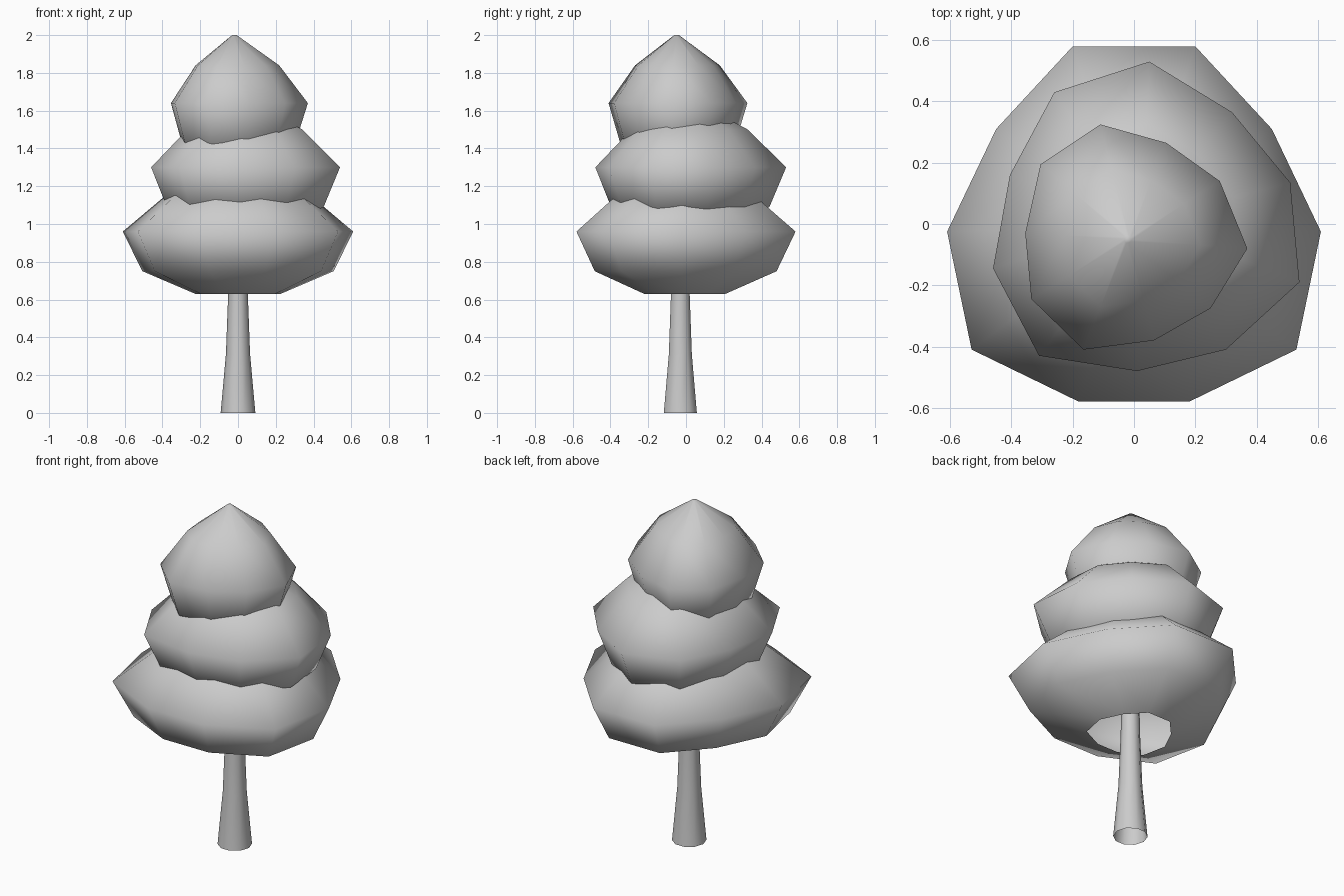
import bpy, bmesh, math

if "Cube" in bpy.data.objects:
    bpy.data.objects.remove(bpy.data.objects["Cube"])

mat = bpy.data.materials.new("plain grey")
mat.diffuse_color = (0.6, 0.6, 0.6, 1)
mat.use_nodes = True
mat.node_tree.nodes["Principled BSDF"].inputs["Base Color"].default_value = mat.diffuse_color


def loft(name, rings, cap_top):
    """Skin a list of closed rings into a smooth open-bottomed shell."""
    bm = bmesh.new()
    rows = [[bm.verts.new(p) for p in ring] for ring in rings]
    n = len(rows[0])
    for a, b in zip(rows, rows[1:]):
        for i in range(n):
            j = (i + 1) % n
            bm.faces.new((a[i], a[j], b[j], b[i]))
    if cap_top:
        bm.faces.new(rows[-1])
    bmesh.ops.recalc_face_normals(bm, faces=bm.faces)
    me = bpy.data.meshes.new(name)
    bm.to_mesh(me)
    bm.free()
    me.shade_smooth()
    me.materials.append(mat)
    ob = bpy.data.objects.new(name, me)
    bpy.context.collection.objects.link(ob)


# Shared foliage profile: (scale of widest outline, height from widest outline)
PROFILE = [(0.37, -0.33), (0.83, -0.21), (1.0, 0.0), (0.61, 0.20), (0.033, 0.36)]


def foliage(name, centre, z, outline):
    cx, cy = centre
    rings = [[(cx + (x - cx) * s, cy + (y - cy) * s, z + dz) for x, y in outline]
             for s, dz in PROFILE]
    loft(name, rings, True)


# Three stacked foliage tiers with irregular ten-sided outlines
half = [(0.20, 0.58), (0.45, 0.31), (0.61, -0.025), (0.53, -0.41), (0.18, -0.58)]
foliage("lower_foliage", (0, -0.01), 0.96,
        half + [(-x, y) for x, y in reversed(half)])
foliage("middle_foliage", (0.03, 0.01), 1.30,
        [(0.05, 0.53), (0.32, 0.365), (0.51, 0.135), (0.54, -0.19), (0.30, -0.41),
         (0.01, -0.48), (-0.31, -0.43), (-0.46, -0.145), (-0.405, 0.16), (-0.26, 0.43)])
foliage("top_foliage", (-0.02, -0.05), 1.64,
        [(-0.11, 0.325), (0.105, 0.265), (0.28, 0.14), (0.37, -0.08), (0.25, -0.275),
         (0.065, -0.38), (-0.165, -0.41), (-0.335, -0.245), (-0.355, -0.03), (-0.305, 0.195)])

# Tapered trunk, open at the base
SIDES = 10
trunk = [[(r * math.cos(2 * math.pi * i / SIDES), -0.03 + r * math.sin(2 * math.pi * i / SIDES), z)
          for i in range(SIDES)]
         for r, z in [(0.092, 0), (0.064, 0.31), (0.052, 0.63), (0.045, 1.0)]]
loft("trunk", trunk, False)
